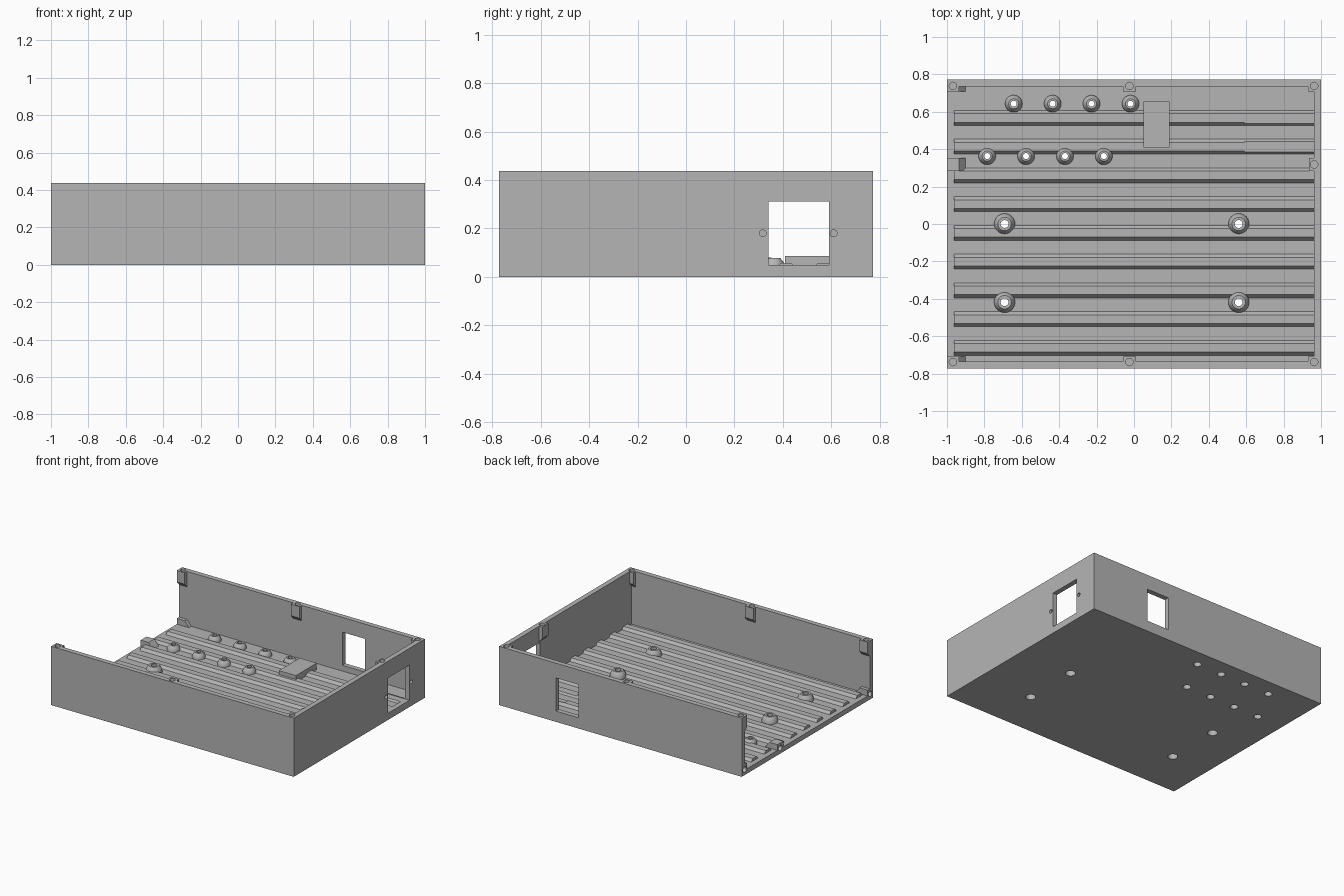
import bpy, bmesh, math
from mathutils import Matrix, Vector

cube = bpy.data.objects.get("Cube")
if cube:
    bpy.data.objects.remove(cube, do_unlink=True)

grey = bpy.data.materials.new("plain grey")
grey.use_nodes = True
grey.diffuse_color = (0.46, 0.46, 0.46, 1)
grey.node_tree.nodes["Principled BSDF"].inputs["Base Color"].default_value = grey.diffuse_color

H, Y, T = 0.437, 0.772, 0.037      # height, half depth, wall thickness
YI, XI = Y - T, 1 - T              # inner wall faces


def finish(name, bm):
    bmesh.ops.recalc_face_normals(bm, faces=bm.faces)
    mesh = bpy.data.meshes.new(name)
    bm.to_mesh(mesh)
    bm.free()
    mesh.materials.append(grey)
    ob = bpy.data.objects.new(name, mesh)
    bpy.context.collection.objects.link(ob)
    return ob


def add_box(bm, lo, hi):
    lo, hi = Vector(lo), Vector(hi)
    bmesh.ops.create_cube(bm, size=1, matrix=Matrix.Translation((lo + hi) / 2)
                          @ Matrix.Diagonal((*(hi - lo), 1)))


def add_rod(bm, center, radius, length, axis="Z"):
    rot = Matrix.Rotation(math.pi / 2, 4, "Y") if axis == "X" else Matrix()
    bmesh.ops.create_cone(bm, cap_ends=True, segments=32, radius1=radius, radius2=radius,
                          depth=length, matrix=Matrix.Translation(center) @ rot)


def box(name, lo, hi):
    bm = bmesh.new()
    add_box(bm, lo, hi)
    return finish(name, bm)


def prism(name, axis, profile, lo, hi):
    """Extrude a profile of (side, height) points along X or Y."""
    bm = bmesh.new()
    place = (lambda t, p: (t, p[0], p[1])) if axis == "X" else (lambda t, p: (p[0], t, p[1]))
    face = bm.faces.new([bm.verts.new(place(lo, p)) for p in profile])
    ext = bmesh.ops.extrude_face_region(bm, geom=[face])
    shift = Vector(place(hi - lo, (0, 0)))
    bmesh.ops.translate(bm, vec=shift, verts=[v for v in ext["geom"]
                                              if isinstance(v, bmesh.types.BMVert)])
    return finish(name, bm)


def cut(ob, cutter):
    mod = ob.modifiers.new("cut", "BOOLEAN")
    mod.operation, mod.solver, mod.object = "DIFFERENCE", "EXACT", cutter
    bpy.context.view_layer.update()
    ev = ob.evaluated_get(bpy.context.evaluated_depsgraph_get())
    mesh = bpy.data.meshes.new_from_object(ev)
    ob.modifiers.clear()
    ob.data = mesh


def standoff(name, x, y, base, top, hole, bore, height):
    """Domed ring with a screw hole and a wider bore below."""
    profile = [(bore, 0.03), (base, 0.03), (base, 0.046), (base * 0.88, height - 0.016),
               (top, height), (hole, height), (hole, 0.052), (bore, 0.052)]
    bm = bmesh.new()
    n = 32
    rings = []
    for i in range(n):
        a = 2 * math.pi * i / n
        rings.append([bm.verts.new((x + r * math.cos(a), y + r * math.sin(a), z))
                      for r, z in profile])
    for i in range(n):
        p, q = rings[i], rings[(i + 1) % n]
        for j in range(len(profile)):
            k = (j + 1) % len(profile)
            bm.faces.new((p[j], q[j], q[k], p[k]))
    ob = finish(name, bm)
    for f in ob.data.polygons:
        f.use_smooth = True
    bpy.ops.object.select_all(action="DESELECT")
    ob.select_set(True)
    bpy.context.view_layer.objects.active = ob
    bpy.ops.object.shade_smooth_by_angle(angle=math.radians(30))


# Tray: floor and three walls, open towards -x
tray = box("tray", (-1, -Y, 0), (1, Y, H))
cavity = box("cavity_cutter", (-1.1, -YI, T), (XI, YI, 1))
cut(tray, cavity)
bpy.data.objects.remove(cavity, do_unlink=True)
parts = [tray]

# Floor ridges
for i in range(9):
    y = 0.567 - 0.1537 * i
    parts.append(prism("floor_ridge", "X",
                       [(y - 0.04, T), (y + 0.04, T), (y + 0.023, 0.057), (y - 0.023, 0.057)],
                       -XI, XI))

# Raised pad on the floor
box("raised_pad", (0.05, 0.41, T), (0.19, 0.655, 0.086))

# Screw lugs under the rim, chamfered below
def lug_profile(wall, s):
    inner = wall - s * 0.027
    return [(wall, H), (inner, H), (inner, H - 0.085), (wall, H - 0.115)]

for s in (1, -1):
    for lo, hi in ((-1, -0.935), (-0.06, 0.01), (0.93, XI)):
        parts.append(prism("rim_lug", "X", lug_profile(s * YI, s), lo, hi))
parts.append(prism("rim_lug", "Y", lug_profile(XI, 1), 0.283, 0.353))

# Screw lugs on the floor along the open end
for lo, hi in ((0.283, 0.353), (0.708, YI), (-YI, -0.708)):
    parts.append(prism("floor_lug", "Y",
                       [(-1, T), (-0.9, T), (-0.935, 0.08), (-1, 0.08)], lo, hi))

# Standoff positions
small = [(-0.643 + 0.208 * i, 0.643) for i in range(4)]
small += [(-0.785 + 0.208 * i, 0.363) for i in range(4)]
large = [(x, y) for x in (-0.692, 0.56) for y in (0, -0.418)]

# All openings and screw holes in one cutter
bm = bmesh.new()
add_box(bm, (0.59, 0.34, 0.05), (1.1, 0.59, 0.312))       # side opening
add_box(bm, (0.345, 0.65, 0.08), (0.53, 0.9, 0.327))      # back opening
for y in (0.317, 0.61):
    add_rod(bm, (1, y, 0.18), 0.014, 0.05, "X")
for s in (1, -1):
    for x in (-0.968, -0.025, 0.963):
        add_rod(bm, (x, s * 0.738, H), 0.02, 0.13)
add_rod(bm, (0.963, 0.318, H), 0.02, 0.13)
for y in (0.318, 0.738, -0.738):
    add_rod(bm, (-1, y, 0.042), 0.02, 0.12, "X")
for x, y in small:
    add_rod(bm, (x, y, 0.04), 0.027, 0.12)
for x, y in large:
    add_rod(bm, (x, y, 0.04), 0.034, 0.12)
cutter = finish("hole_cutter", bm)
cutter.hide_render = True
for ob in parts:
    cut(ob, cutter)
bpy.data.objects.remove(cutter, do_unlink=True)

# Standoffs
for x, y in small:
    standoff("small_standoff", x, y, 0.046, 0.027, 0.016, 0.027, 0.077)
for x, y in large:
    standoff("large_standoff", x, y, 0.056, 0.036, 0.021, 0.034, 0.085)
